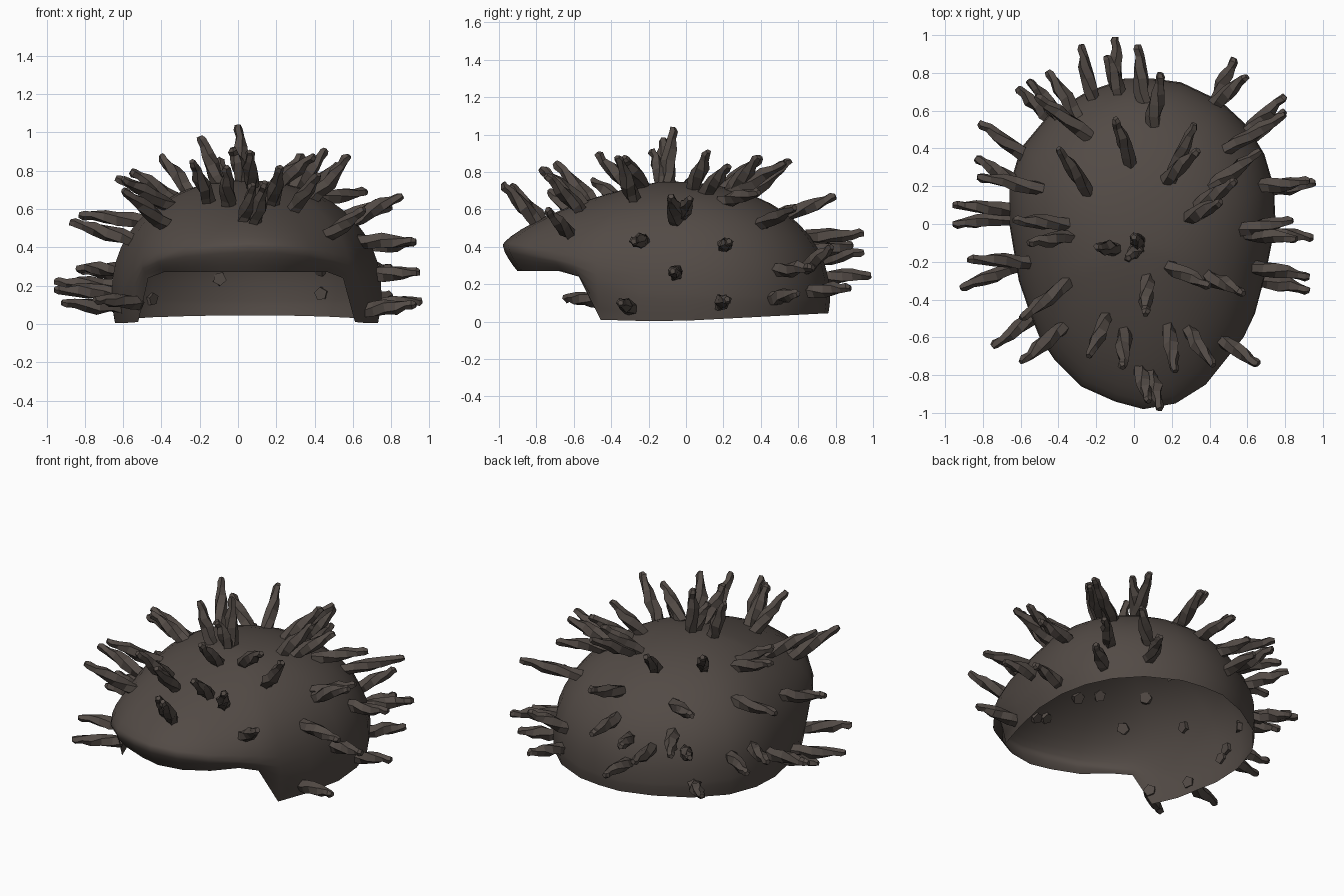
import bpy, bmesh, math, random
from mathutils import Vector
from mathutils.bvhtree import BVHTree

random.seed(4)
cube = bpy.data.objects.get("Cube")
if cube:
    bpy.data.objects.remove(cube, do_unlink=True)

brown = bpy.data.materials.new("dark brown")
brown.use_nodes = True
colour = (0.085, 0.069, 0.060, 1)
brown.diffuse_color = colour
shader = brown.node_tree.nodes["Principled BSDF"]
shader.inputs["Base Color"].default_value = colour
shader.inputs["Roughness"].default_value = 0.8


def make_object(name, bm, smooth):
    mesh = bpy.data.meshes.new(name)
    bm.to_mesh(mesh)
    bm.free()
    mesh.materials.append(brown)
    for face in mesh.polygons:
        face.use_smooth = smooth
    obj = bpy.data.objects.new(name, mesh)
    bpy.context.scene.collection.objects.link(obj)
    return obj


def interpolate(value, keys):
    """Piecewise linear lookup through (position, result) pairs."""
    if value <= keys[0][0]:
        return keys[0][1]
    for (a, start), (b, end) in zip(keys, keys[1:]):
        if value <= b:
            return start + (end - start) * (value - a) / (b - a)
    return keys[-1][1]


# Domed shell: plan outline, lofted from the crown down to an open rim
outline = [(.1, .77), (.25, .75), (.46, .65), (.6, .52), (.69, .37), (.74, .2),
           (.75, 0), (.7, -.25), (.64, -.475), (.58, -.6), (.5, -.7),
           (.38, -.85), (.22, -.95), (.05, -.98), (-.1, -.94), (-.28, -.86),
           (-.42, -.72), (-.5, -.6), (-.55, -.475), (-.61, -.3), (-.66, 0),
           (-.66, .2), (-.6, .4), (-.45, .58), (-.25, .7), (-.05, .77)]
rim_height = [(-.7, .27), (-.6, .24), (-.475, .01), (-.1, 0), (.2, .015), (.77, .045)]
belly_height = [(-.98, .41), (-.57, .3), (-.3, .16), (.77, .12)]
roundness = [(-.98, 1.35), (-.6, 1.75), (-.3, 2.2), (.77, 2.2)]
tuck = [(-.98, .91), (-.5, .95), (-.2, .97), (.77, .99)]
crown = Vector((.04, -.1, .75))
arc_steps, lip_steps = 12, 4


def shell_column(x, y):
    """Points from just below the crown, over the belly, to the rim."""
    belly = interpolate(y, belly_height)
    rim = interpolate(y, rim_height)
    power = 2 / interpolate(y, roundness)
    reach = Vector((x - crown.x, y - crown.y, 0))
    points = []
    for i in range(1, arc_steps + 1):
        angle = math.pi / 2 * i / arc_steps
        point = crown + reach * math.sin(angle) ** power
        point.z = belly + (crown.z - belly) * max(math.cos(angle), 0) ** power
        points.append(point)
    for i in range(1, lip_steps + 1):
        t = i / lip_steps
        point = crown + reach * (1 - (1 - interpolate(y, tuck)) * t ** 1.5)
        point.z = belly + (rim - belly) * t
        points.append(point)
    return points


bm = bmesh.new()
top = bm.verts.new(crown)
columns = [[bm.verts.new(p) for p in shell_column(x, y)] for x, y in outline]
for left, right in zip(columns, columns[1:] + columns[:1]):
    bm.faces.new((top, left[0], right[0]))
    for i in range(len(left) - 1):
        bm.faces.new((left[i], left[i + 1], right[i + 1], right[i]))
bmesh.ops.recalc_face_normals(bm, faces=bm.faces)
if sum(f.normal.z for f in bm.faces) < 0:
    bmesh.ops.reverse_faces(bm, faces=bm.faces)
surface = BVHTree.FromBMesh(bm)
make_object("domed_shell", bm, True)


# Spines: twisted, tapering spikes leaning out of the shell
def find_foot(x, y, tip):
    """Point of the shell under (x, y), or beside it where the wall is steep."""
    hit = surface.ray_cast(Vector((x, y, 2)), Vector((0, 0, -1)))[0]
    if hit is None or hit.z > tip.z + .03 or (hit - tip).length > .42:
        hit = surface.find_nearest(Vector((x, y, tip.z - .02)))[0]
    return hit


def add_spine(bm, base, tip):
    axis = tip - base
    turn = axis.to_track_quat('Z', 'Y')
    start = random.uniform(0, math.pi)
    twist = random.choice((-1, 1)) * random.uniform(1.2, 2)
    profile = [(0, .037), (.2, .04), (.42, .041), (.62, .037), (.8, .025),
               (.93, .025), (1, .016)]
    sides = 5
    rings = []
    for t, radius in profile:
        bend = 0 if t in (0, 1) else .006
        shift = Vector((random.uniform(-bend, bend), random.uniform(-bend, bend), 0))
        ring = []
        for k in range(sides):
            a = start + twist * t + k * math.tau / sides
            r = radius * random.uniform(.88, 1.1)
            offset = Vector((r * math.cos(a), r * math.sin(a), 0)) + shift
            ring.append(bm.verts.new(base + axis * t + turn @ offset))
        rings.append(ring)
    for low, high in zip(rings, rings[1:]):
        for k in range(sides):
            n = (k + 1) % sides
            bm.faces.new((low[k], low[n], high[n], high[k]))
    bm.faces.new(rings[0][::-1])
    bm.faces.new(rings[-1])


# Each spine: plan position of its foot, then its tip
back = [(-.22, .67, -.28, .95, .37), (-.09, .72, -.1, .99, .25),
        (.05, .66, .02, .95, .47), (-.08, .7, -.15, .89, .41),
        (.1, .54, .14, .8, .67), (-.28, .53, -.46, .81, .4),
        (-.4, .57, -.56, .76, .4), (-.25, .47, -.52, .68, .63),
        (-.45, .57, -.62, .72, .15),
        (.57, .47, .8, .68, .29), (.6, .45, .8, .6, .15), (.5, .4, .8, .58, .61),
        (.43, .64, .6, .78, .4), (.45, .68, .53, .88, .18),
        (.2, .25, .32, .53, .85), (.18, .24, .34, .39, .88),
        (-.02, .33, -.1, .56, .86), (-.25, .18, -.4, .4, .88)]
left = [(.62, -.28, .93, -.35, .1), (.64, -.23, .93, -.28, .43),
        (.4, -.28, .58, -.37, .88), (.2, -.23, .4, -.33, .88),
        (.7, -.05, .95, -.07, .27), (.58, -.03, .84, .02, .66),
        (.6, -.05, .86, -.08, .67), (.7, .18, .96, .22, .12),
        (.68, .2, .93, .23, .43), (.3, .04, .46, .12, .91),
        (.35, .1, .54, .23, .83), (.42, .2, .67, .39, .69)]
right = [(-.55, .36, -.82, .54, .28), (-.57, .2, -.84, .35, .29),
         (-.5, .19, -.83, .25, .57), (-.65, .08, -.96, .1, .22),
         (-.65, .03, -.96, 0, .18), (-.37, 0, -.64, .02, .76),
         (-.35, -.07, -.56, -.1, .8), (-.56, -.2, -.88, -.19, .53),
         (-.6, -.22, -.92, -.34, .11), (-.53, -.48, -.75, -.65, .13)]
front = [(-.36, -.32, -.6, -.5, .76), (-.38, -.55, -.6, -.73, .7),
         (-.15, -.5, -.24, -.7, .85), (-.05, -.58, -.06, -.76, .82),
         (.03, -.78, .08, -.94, .73), (.09, -.8, .14, -.98, .74),
         (.18, -.56, .22, -.78, .82), (.29, -.57, .42, -.75, .78),
         (.47, -.62, .66, -.74, .6), (.07, -.3, .06, -.48, .9)]
crown_top = [(-.1, -.13, -.2, -.12, .98), (.03, -.1, 0, -.07, 1.04),
             (.02, -.13, -.03, -.18, .92)]

groups = {"back_spines": back, "left_spines": left, "right_spines": right,
          "front_spines": front, "crown_spines": crown_top}
for name, spines in groups.items():
    bm = bmesh.new()
    for x, y, *tip in spines:
        tip = Vector(tip)
        foot = find_foot(x, y, tip)
        add_spine(bm, foot + (foot - tip).normalized() * .02, tip)
    bmesh.ops.recalc_face_normals(bm, faces=bm.faces)
    make_object(name, bm, False)
